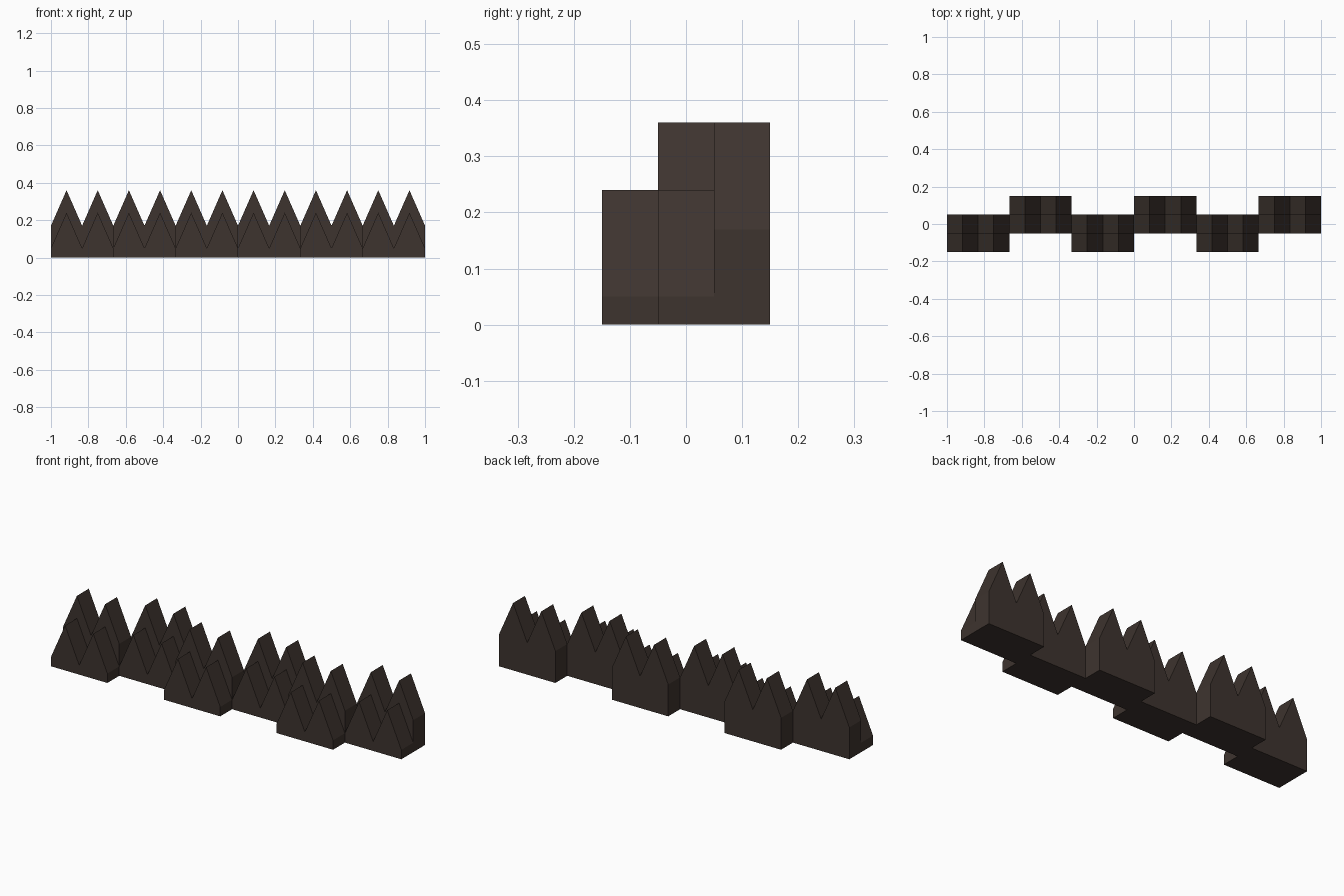
import bpy
import bmesh

cube = bpy.data.objects.get("Cube")
if cube:
    bpy.data.objects.remove(cube, do_unlink=True)

SEGMENTS = 6
WIDTH = 2 / SEGMENTS
DEPTH = 0.1

brown = bpy.data.materials.new("dark_brown")
brown.use_nodes = True
colour = (0.048, 0.034, 0.028, 1)
brown.diffuse_color = colour
bsdf = brown.node_tree.nodes["Principled BSDF"]
bsdf.inputs["Base Color"].default_value = colour
bsdf.inputs["Roughness"].default_value = 0.9


def spiked_row(name, x, y, valley, peak):
    """Two-pointed wall section, extruded backwards from its front outline."""
    outline = [(0, 0), (1, 0), (1, valley), (0.75, peak),
               (0.5, valley), (0.25, peak), (0, valley)]
    bm = bmesh.new()
    front = bm.faces.new([bm.verts.new((x + u * WIDTH, y, z)) for u, z in outline])
    back = bmesh.ops.extrude_face_region(bm, geom=[front])["geom"]
    bmesh.ops.translate(bm, vec=(0, DEPTH, 0),
                        verts=[v for v in back if isinstance(v, bmesh.types.BMVert)])
    bmesh.ops.recalc_face_normals(bm, faces=bm.faces)
    mesh = bpy.data.meshes.new(name)
    bm.to_mesh(mesh)
    bm.free()
    mesh.materials.append(brown)
    bpy.context.collection.objects.link(bpy.data.objects.new(name, mesh))


# Staggered sections, each a low front row with a tall row behind it
for i in range(SEGMENTS):
    x = -1 + i * WIDTH
    y = -0.15 + DEPTH * (i % 2)
    spiked_row(f"low_spikes_{i + 1}", x, y, 0.05, 0.24)
    spiked_row(f"tall_spikes_{i + 1}", x, y + DEPTH, 0.17, 0.36)
